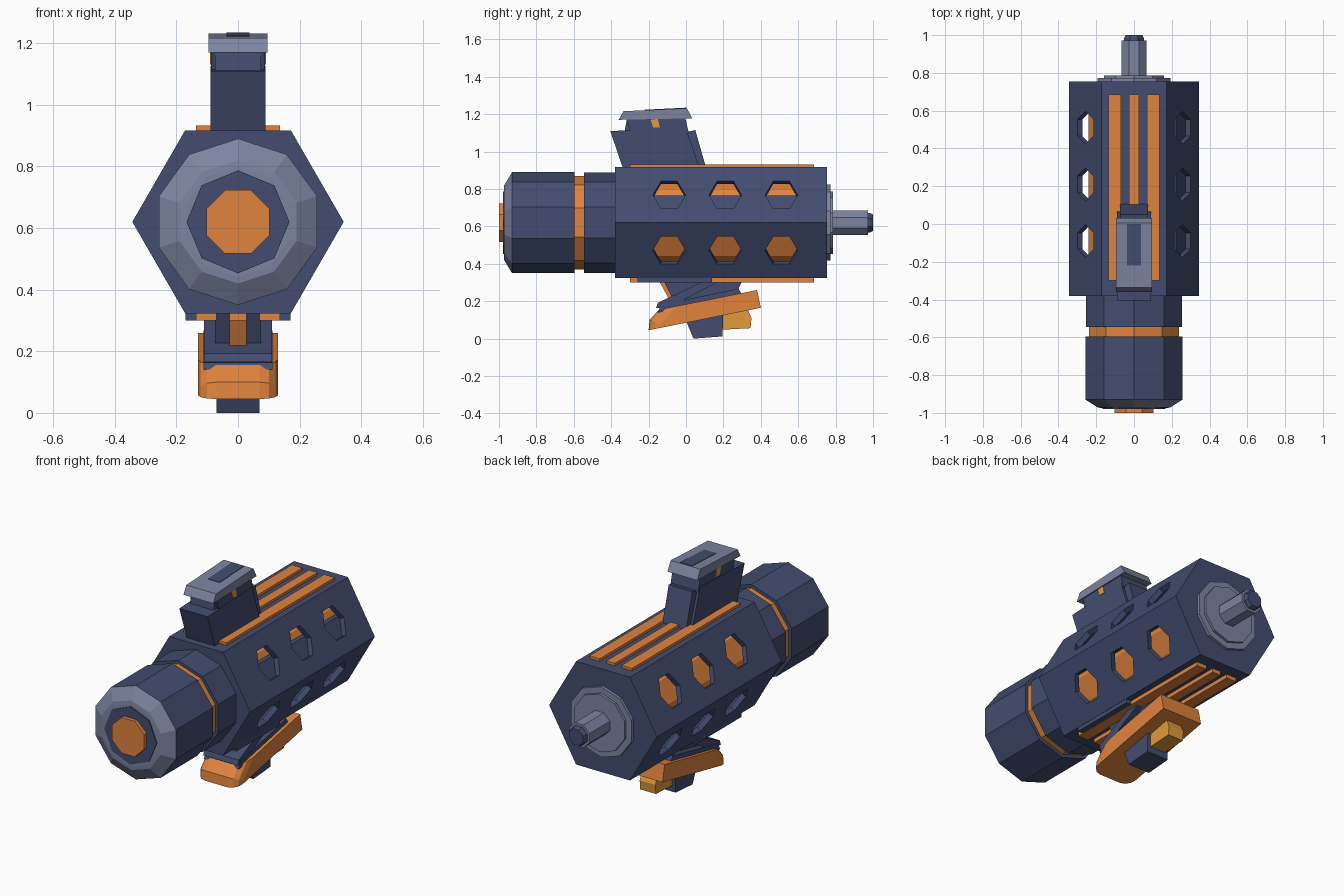
import bpy, bmesh, math
from mathutils import Vector

if "Cube" in bpy.data.objects:
    bpy.data.objects.remove(bpy.data.objects["Cube"])

CZ = 0.62  # height of the main axis


def material(name, rgb):
    m = bpy.data.materials.new(name)
    m.diffuse_color = (*rgb, 1)
    m.use_nodes = True
    m.node_tree.nodes["Principled BSDF"].inputs["Base Color"].default_value = m.diffuse_color
    return m


NAVY = material("navy", (0.055, 0.073, 0.16))
GREY = material("slate_grey", (0.205, 0.231, 0.352))
ORANGE = material("orange", (0.745, 0.231, 0.048))
AMBER = material("amber", (0.753, 0.328, 0.045))


def finish(name, bm, mat):
    bmesh.ops.recalc_face_normals(bm, faces=bm.faces)
    me = bpy.data.meshes.new(name)
    bm.to_mesh(me)
    bm.free()
    me.materials.append(mat)
    ob = bpy.data.objects.new(name, me)
    bpy.context.collection.objects.link(ob)
    return ob


def loft(bm, rings):
    """Join rings of points with quads and cap both ends."""
    vs = [[bm.verts.new(p) for p in r] for r in rings]
    n = len(vs[0])
    for a, b in zip(vs, vs[1:]):
        for i in range(n):
            bm.faces.new((a[i], a[(i + 1) % n], b[(i + 1) % n], b[i]))
    bm.faces.new(vs[0])
    bm.faces.new(vs[-1][::-1])


def lathe(name, mat, n, start, sections):
    """Polygonal turned part along y; sections are (y, radius)."""
    ang = [math.radians(start) + 2 * math.pi * i / n for i in range(n)]
    bm = bmesh.new()
    loft(bm, [[(r * math.cos(a), y, CZ + r * math.sin(a)) for a in ang]
              for y, r in sections])
    return finish(name, bm, mat)


def side_prism(name, mat, x0, x1, pts, round_front=None):
    """Side profile of (y, z) points extruded from x0 to x1."""
    bm = bmesh.new()
    loft(bm, [[(x, y, z) for y, z in pts] for x in (x0, x1)])
    if round_front:
        limit, size = round_front
        edges = [e for e in bm.edges
                 if abs(e.verts[0].co.x - e.verts[1].co.x) < 1e-5
                 and all(v.co.y < limit for v in e.verts)]
        bmesh.ops.bevel(bm, geom=edges, offset=size, segments=3,
                        profile=0.5, affect='EDGES')
    return finish(name, bm, mat)


def box(name, mat, x0, x1, y0, y1, z0, z1):
    return side_prism(name, mat, x0, x1, [(y0, z0), (y1, z0), (y1, z1), (y0, z1)])


# Hexagonal hollow body with hexagonal windows in its four slanted sides
body = lathe("hex_body", NAVY, 6, 0, [(-0.38, 0.343), (0.755, 0.343)])
cavity = lathe("cavity_cutter", NAVY, 6, 0, [(-0.355, 0.308), (0.73, 0.308)])
bm = bmesh.new()
for deg in (30, 150, 210, 330):
    a = math.radians(deg)
    nrm = Vector((math.cos(a), 0, math.sin(a)))
    tan = Vector((-math.sin(a), 0, math.cos(a)))
    for y in (-0.09, 0.21, 0.51):
        loft(bm, [[Vector((0, y + 0.087 * math.cos(k * math.pi / 3), CZ)) + nrm * d
                   + tan * 0.098 * math.sin(k * math.pi / 3) for k in range(6)]
                  for d in (0.255, 0.34)])
windows = finish("window_cutter", bm, NAVY)
for cutter in (cavity, windows):
    mod = body.modifiers.new("cut", 'BOOLEAN')
    mod.operation = 'DIFFERENCE'
    mod.solver = 'EXACT'
    mod.object = cutter
    cutter.hide_render = True
bpy.context.view_layer.update()
cut_mesh = bpy.data.meshes.new_from_object(
    body.evaluated_get(bpy.context.evaluated_depsgraph_get()))
body.modifiers.clear()
body.data = cut_mesh
for cutter in (cavity, windows):
    bpy.data.objects.remove(cutter)

# Inner core and the rail on its right side, seen through the windows
lathe("inner_core", ORANGE, 12, 15, [(-0.35, 0.25), (0.725, 0.25)])
side = [(0.17, 0.765), (0.222, 0.765), (0.278, 0.665), (0.278, 0.58), (0.17, 0.58)]
bm = bmesh.new()
loft(bm, [[(x, y, z) for x, z in side] for y in (-0.345, 0.72)])
finish("inner_rail", bm, NAVY)

# Orange strips on top and bottom
for x, w in ((-0.103, 0.033), (0, 0.027), (0.103, 0.033)):
    box("top_strip", ORANGE, x - w, x + w, -0.30, 0.685, 0.91, 0.932)
    box("bottom_strip", ORANGE, x - w, x + w, -0.30, 0.685, 0.30, 0.33)
for s in (-1, 1):
    box("bottom_side_rail", NAVY, s * 0.137, s * 0.17, -0.26, 0.14, 0.30, 0.33)

# Ten-sided front barrel
lathe("rear_collar", NAVY, 10, 90, [(-0.37, 0.268), (-0.545, 0.268)])
lathe("collar_ring", ORANGE, 10, 90, [(-0.54, 0.25), (-0.60, 0.25)])
lathe("front_barrel", NAVY, 10, 90, [(-0.595, 0.27), (-0.93, 0.27)])
lathe("nose_cone", GREY, 10, 90, [(-0.93, 0.27), (-0.972, 0.2), (-0.974, 0.178)])
lathe("nose_rim", NAVY, 8, 90, [(-0.95, 0.167), (-0.979, 0.167)])
lathe("nose_plug", ORANGE, 8, 22.5, [(-0.95, 0.111), (-1.0, 0.111)])

# Back flange and shaft
lathe("back_flange", GREY, 10, 90, [(0.75, 0.203), (0.772, 0.203)])
lathe("back_flange_step", GREY, 10, 90, [(0.77, 0.167), (0.787, 0.167)])
lathe("back_shaft", GREY, 8, 22.5, [(0.78, 0.071), (0.972, 0.071)])
lathe("shaft_tip", NAVY, 8, 22.5, [(0.965, 0.056), (0.985, 0.056), (1.0, 0.048)])

# Leaning neck with cap on top
side_prism("neck", NAVY, -0.09, 0.09,
           [(-0.335, 0.905), (0.075, 0.905), (0.0, 1.125), (-0.405, 1.11)])
side_prism("neck_upper", NAVY, -0.075, 0.075,
           [(-0.33, 1.10), (0.01, 1.10), (-0.015, 1.19), (-0.315, 1.18)])
side_prism("neck_upper_sides", NAVY, -0.088, 0.088,
           [(-0.295, 1.10), (0.015, 1.10), (-0.005, 1.185), (-0.32, 1.175)])
side_prism("neck_back_rib", NAVY, -0.075, 0.075,
           [(0.04, 0.905), (0.11, 0.905), (0.05, 1.115), (-0.02, 1.10)])
side_prism("neck_insert", AMBER, -0.091, 0.091,
           [(-0.19, 1.17), (-0.175, 1.13), (-0.14, 1.13), (-0.15, 1.175)])
side_prism("neck_cap", GREY, -0.095, 0.095,
           [(-0.36, 1.17), (-0.335, 1.216), (0.005, 1.232), (0.033, 1.178)])
side_prism("cap_panel", NAVY, -0.038, 0.038,
           [(-0.22, 1.216), (-0.22, 1.224), (0.0, 1.235), (0.0, 1.226)])

# Lower grip with its slanted plates
side_prism("lower_grip", NAVY, -0.075, 0.075,
           [(-0.13, 0.33), (0.31, 0.33), (0.25, 0.2), (-0.04, 0.15)])
side_prism("grip_front_strip", ORANGE, -0.028, 0.028,
           [(-0.155, 0.33), (-0.12, 0.33), (-0.05, 0.19), (-0.085, 0.2)])
side_prism("steep_plate", NAVY, -0.11, 0.11,
           [(-0.16, 0.165), (-0.15, 0.192), (0.13, 0.325), (0.21, 0.325), (-0.1, 0.16)])
side_prism("shoe_liner", NAVY, -0.112, 0.112,
           [(-0.15, 0.14), (-0.135, 0.18), (0.28, 0.268), (0.3, 0.235)])

# Orange shoe with rounded front corners, plus the pegs under it
side_prism("shoe", ORANGE, -0.13, 0.13,
           [(-0.2, 0.045), (-0.195, 0.1), (-0.145, 0.155), (0.38, 0.26), (0.4, 0.165)],
           round_front=(-0.14, 0.06))
side_prism("bottom_peg", NAVY, -0.07, 0.07,
           [(0.04, 0.0), (0.195, 0.012), (0.2, 0.16), (-0.01, 0.12)])
side_prism("amber_peg", AMBER, -0.05, 0.05,
           [(0.19, 0.048), (0.345, 0.056), (0.35, 0.11), (0.32, 0.18), (0.19, 0.16)])
